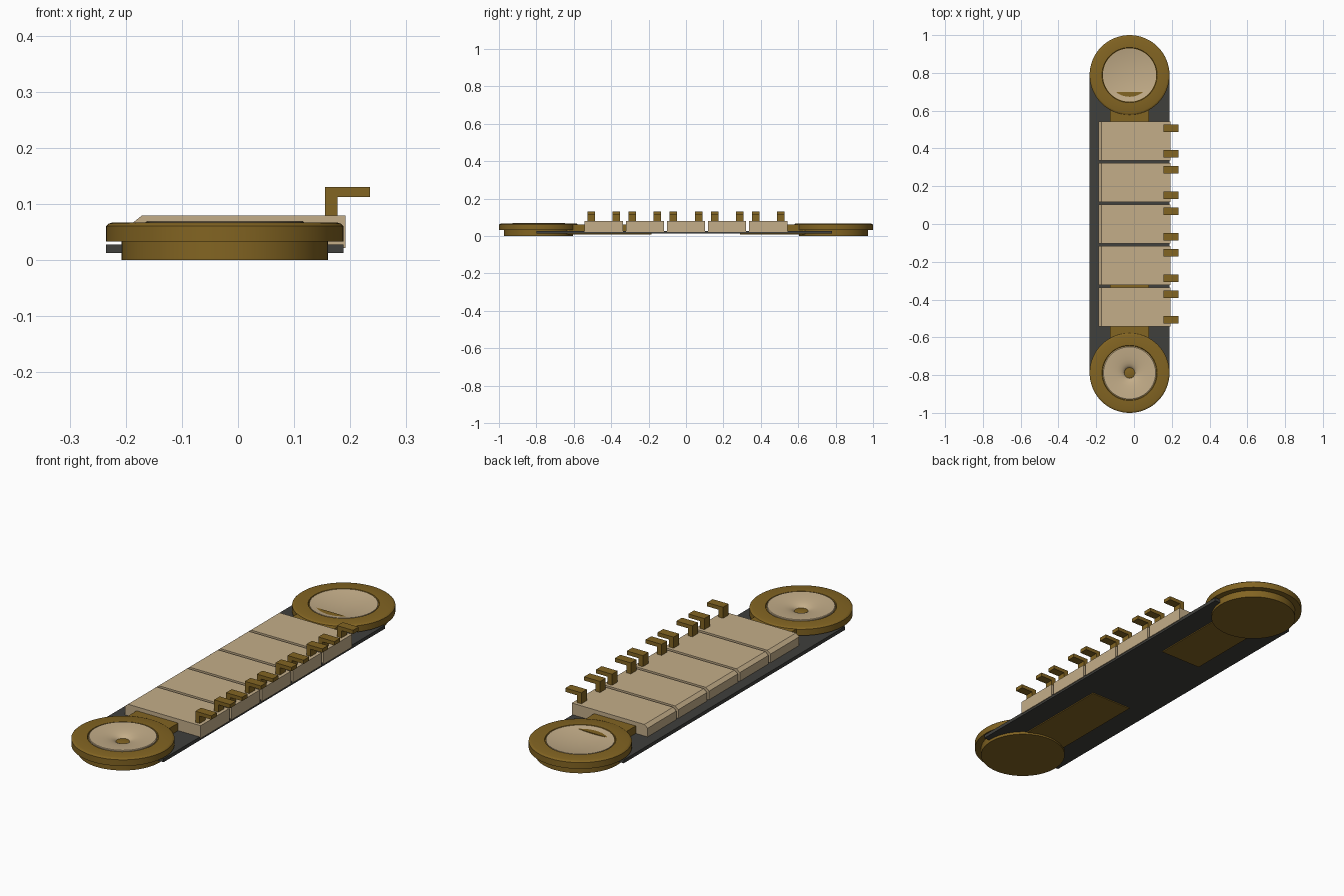
import bpy, bmesh, math

if "Cube" in bpy.data.objects:
    bpy.data.objects.remove(bpy.data.objects["Cube"])

CX = -0.0235      # centre line of the discs and belt
END = 0.7885      # distance of each disc centre from the middle


def make_mat(name, rgb):
    m = bpy.data.materials.new(name)
    m.diffuse_color = (*rgb, 1)
    m.use_nodes = True
    m.node_tree.nodes["Principled BSDF"].inputs["Base Color"].default_value = m.diffuse_color
    return m


BRASS = make_mat("dark brass", (0.225, 0.128, 0.016))
TAN = make_mat("pale tan", (0.55, 0.42, 0.25))
BLACK = make_mat("charcoal", (0.05, 0.05, 0.045))


def finish(name, bm, mat, smooth=False):
    bmesh.ops.recalc_face_normals(bm, faces=bm.faces)
    me = bpy.data.meshes.new(name)
    bm.to_mesh(me)
    bm.free()
    me.materials.append(mat)
    ob = bpy.data.objects.new(name, me)
    bpy.context.collection.objects.link(ob)
    if smooth:
        bpy.context.view_layer.objects.active = ob
        ob.select_set(True)
        bpy.ops.object.shade_smooth_by_angle(angle=math.radians(30))
        ob.select_set(False)
    return ob


def extrude(name, xz, y0, y1, mat):
    """Extrude an outline in x and z along y."""
    bm = bmesh.new()
    a = [bm.verts.new((x, y0, z)) for x, z in xz]
    b = [bm.verts.new((x, y1, z)) for x, z in xz]
    bm.faces.new(a)
    bm.faces.new(b[::-1])
    for i in range(len(xz)):
        j = (i + 1) % len(xz)
        bm.faces.new((a[i], a[j], b[j], b[i]))
    return finish(name, bm, mat)


def box(name, x0, x1, y0, y1, z0, z1, mat):
    return extrude(name, [(x0, z0), (x1, z0), (x1, z1), (x0, z1)], y0, y1, mat)


def lathe(name, rz, y, mat, n=64):
    """Revolve a radius/height profile around the disc axis."""
    bm = bmesh.new()
    rings = []
    for r, z in rz:
        if r == 0:
            rings.append([bm.verts.new((CX, y, z))] * n)
        else:
            rings.append([bm.verts.new((CX + r * math.cos(2 * math.pi * i / n),
                                        y + r * math.sin(2 * math.pi * i / n), z))
                          for i in range(n)])
    for a, b in zip(rings, rings[1:]):
        for i in range(n):
            j = (i + 1) % n
            vs = list(dict.fromkeys((a[i], a[j], b[j], b[i])))
            bm.faces.new(vs)
    return finish(name, bm, mat, True)


# End discs: narrow foot, wider bevelled rim, recess for the dish
RIM = [(0, 0), (0.184, 0), (0.184, 0.033), (0.2115, 0.033), (0.2115, 0.061),
       (0.207, 0.065), (0.201, 0.067), (0.146, 0.067), (0.144, 0.063),
       (0.139, 0.063), (0.139, 0.04), (0, 0.04)]
for name, y in (("front_disc", -END), ("back_disc", END)):
    lathe(name, RIM, y, BRASS)

# Front dish: trumpet-shaped hollow with a small brass centre
lathe("front_dish", [(0.141, 0.060), (0.141, 0.068), (0.138, 0.070), (0.115, 0.0685),
                     (0.09, 0.066), (0.07, 0.0632), (0.052, 0.0595), (0.04, 0.055),
                     (0.032, 0.050), (0.027, 0.044)], -END, TAN)
lathe("front_dish_centre", [(0.029, 0.043), (0.028, 0.046), (0.018, 0.048), (0, 0.049)],
      -END, BRASS)

# Back dish: shallow bowl
bowl = [(0.141 * k / 10, 0.053 + 0.0135 * (k / 10) ** 2) for k in range(10, -1, -1)]
lathe("back_dish", [(0.141, 0.06)] + bowl, END, TAN)

# Flat belt between the discs
box("belt", -0.235, 0.188, -0.80, 0.78, 0.0125, 0.028, BLACK)

# Arms reaching from the discs beneath the slabs
box("front_arm", -0.128, 0.08, -0.70, -0.185, 0.008, 0.062, BRASS)
box("back_arm", -0.128, 0.08, 0.535, 0.70, 0.008, 0.062, BRASS)
box("back_arm_plate", -0.128, 0.08, 0.29, 0.60, 0.008, 0.02, BRASS)

# Five slabs with a chamfered left edge, each with two hooks
SLAB = [(-0.187, 0.022), (0.192, 0.022), (0.192, 0.08), (-0.171, 0.08), (-0.187, 0.067)]
HOOK = [(0.155, 0.07), (0.177, 0.07), (0.177, 0.113), (0.235, 0.113),
        (0.235, 0.13), (0.155, 0.13)]
for i in range(5):
    y = (i - 2) * 0.2195
    extrude(f"slab_{i + 1}", SLAB, y - 0.1025, y + 0.1025, TAN)
    for side, s in (("a", -1), ("b", 1)):
        c = y + s * 0.067
        extrude(f"hook_{i + 1}{side}", HOOK, c - 0.02, c + 0.02, BRASS)
